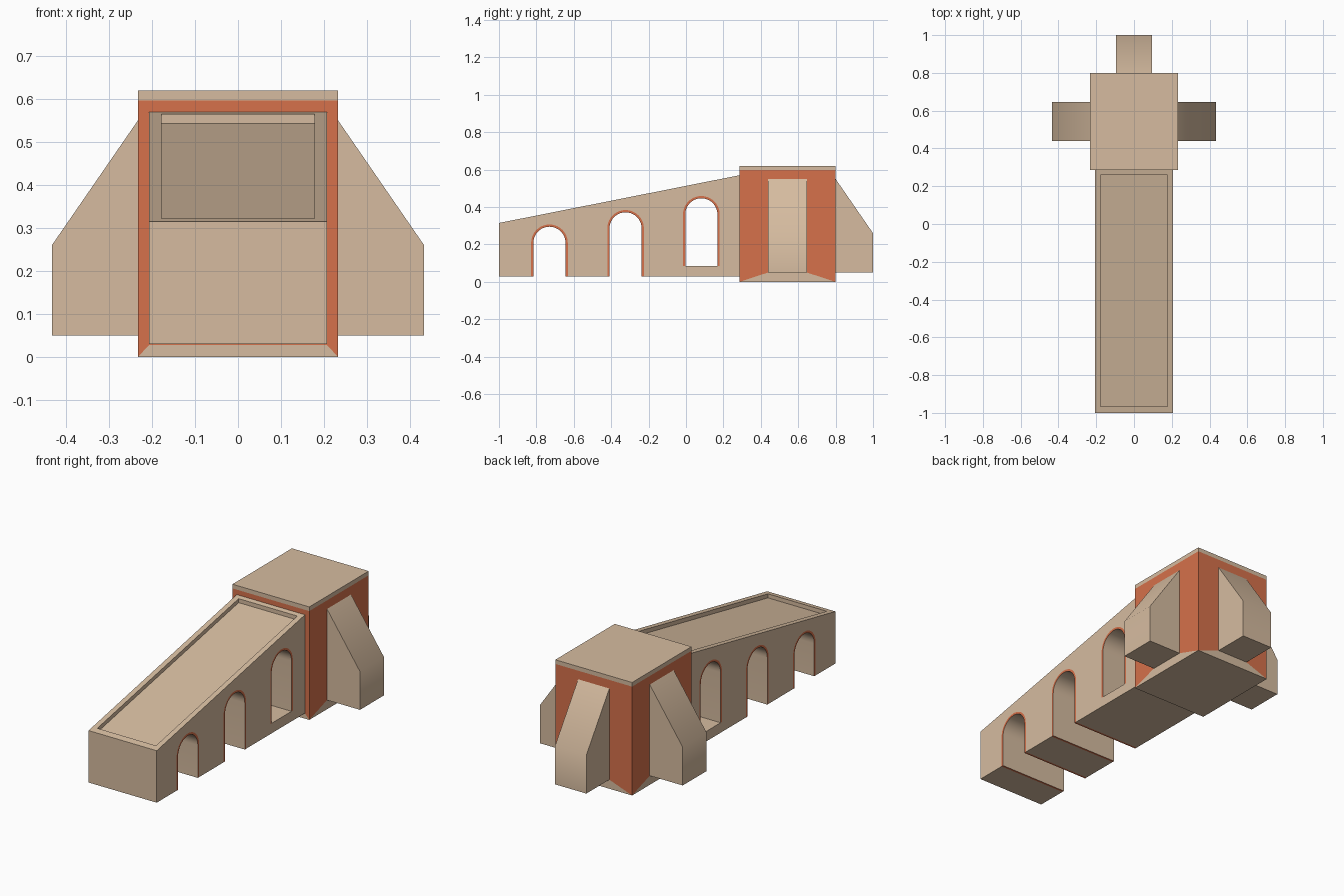
import bpy, bmesh, math
from mathutils import Matrix

cube = bpy.data.objects.get("Cube")
if cube:
    bpy.data.objects.remove(cube, do_unlink=True)


def material(name, rgb):
    mat = bpy.data.materials.new(name)
    mat.use_nodes = True
    mat.diffuse_color = (*rgb, 1)
    mat.node_tree.nodes["Principled BSDF"].inputs["Base Color"].default_value = (*rgb, 1)
    return mat


STONE = material("tan stone", (0.67, 0.50, 0.35))
BRICK = material("orange brick", (0.67, 0.165, 0.07))


def finish(name, bm, smooth=None):
    bmesh.ops.recalc_face_normals(bm, faces=bm.faces)
    mesh = bpy.data.meshes.new(name)
    bm.to_mesh(mesh)
    bm.free()
    obj = bpy.data.objects.new(name, mesh)
    bpy.context.collection.objects.link(obj)
    mesh.materials.append(STONE)
    mesh.materials.append(BRICK)
    if smooth:
        activate(obj)
        bpy.ops.object.shade_smooth_by_angle(angle=math.radians(smooth))
    return obj


def activate(obj):
    bpy.ops.object.select_all(action='DESELECT')
    obj.select_set(True)
    bpy.context.view_layer.objects.active = obj


def prism(name, profile, half, turn=0, smooth=None):
    """Side profile in (y, z), extruded across x and turned about z."""
    bm = bmesh.new()
    face = bm.faces.new([bm.verts.new((-half, y, z)) for y, z in profile])
    new = bmesh.ops.extrude_face_region(bm, geom=[face])["geom"]
    verts = [v for v in new if isinstance(v, bmesh.types.BMVert)]
    bmesh.ops.translate(bm, verts=verts, vec=(2 * half, 0, 0))
    bmesh.ops.rotate(bm, verts=bm.verts, matrix=Matrix.Rotation(math.radians(turn), 3, 'Z'))
    return finish(name, bm, smooth)


def cut(target, cutter):
    mod = target.modifiers.new("cut", 'BOOLEAN')
    mod.operation = 'DIFFERENCE'
    mod.solver = 'EXACT'
    mod.object = cutter
    activate(target)
    bpy.ops.object.modifier_apply(modifier=mod.name)
    bpy.data.objects.remove(cutter, do_unlink=True)


def arch_line(cy, radius, spring, bottom, steps=20):
    arc = [(cy - radius * math.cos(math.pi * i / steps),
            spring + radius * math.sin(math.pi * i / steps)) for i in range(steps + 1)]
    return [(cy - radius, bottom)] + arc + [(cy + radius, bottom)]


# Ramp body with a sunken deck
HALF, FRONT, JOIN, BASE = 0.207, -1.0, 0.285, 0.03


def slope(y):
    return 0.315 + (y - FRONT) * 0.255 / (JOIN - FRONT)


ramp = prism("ramp", [(FRONT, BASE), (JOIN, BASE), (JOIN, slope(JOIN)), (FRONT, slope(FRONT))], HALF)
y0, y1 = -0.965, 0.26
cut(ramp, prism("deck_cutter", [(y0, slope(y0) - 0.022), (y1, slope(y1) - 0.022),
                                (y1, slope(y1) + 0.1), (y0, slope(y0) + 0.1)], 0.178))

# Arched passages with brick-edged linings
RADIUS, RIM = 0.098, 0.012
for i, (cy, top, bottom) in enumerate([(-0.73, 0.307, BASE), (-0.323, 0.384, BASE), (0.082, 0.459, 0.085)]):
    spring = top - RADIUS
    low = bottom if bottom > BASE else -0.1
    cut(ramp, prism("arch_cutter", arch_line(cy, RADIUS, spring, low), 0.5))
    outer = arch_line(cy, RADIUS, spring, bottom)
    inner = arch_line(cy, RADIUS - RIM, spring, bottom)
    lining = prism(f"arch_lining_{i + 1}", outer + inner[::-1], HALF, smooth=30)
    for p in lining.data.polygons:
        p.material_index = int(abs(p.normal.x) > 0.5 or p.center.z < bottom + 0.001)

activate(ramp)
bpy.ops.object.shade_smooth_by_angle(angle=math.radians(20))

# Tower walls: brick, with a stone footing on each side
W, BACK, CAP, TOP = 0.233, 0.8, 0.597, 0.62
corners = [(-W, JOIN), (W, JOIN), (W, BACK), (-W, BACK)]
bm = bmesh.new()
for side in range(4):
    a, b = corners[side], corners[(side + 1) % 4]
    t, foot = (0.056, 0.028) if side == 0 else (0.298, 0.05)

    def point(s, z):
        return bm.verts.new((a[0] + (b[0] - a[0]) * s, a[1] + (b[1] - a[1]) * s, z))

    a0, b0, p, q = point(0, 0), point(1, 0), point(t, foot), point(1 - t, foot)
    a1, p1, q1, b1 = (point(s, CAP) for s in (0, t, 1 - t, 1))
    bm.faces.new((a0, b0, q, p))
    for quad in ((a0, p, p1, a1), (p, q, q1, p1), (q, b0, b1, q1)):
        bm.faces.new(quad).material_index = 1
bm.faces.new([bm.verts.new((x, y, 0)) for x, y in reversed(corners)])
bmesh.ops.remove_doubles(bm, verts=bm.verts, dist=0.0001)
finish("tower_walls", bm)

# Tower cap slab
prism("tower_cap", [(JOIN, CAP), (BACK, CAP), (BACK, TOP), (JOIN, TOP)], W)


# Sloped buttresses on the back and both sides
def buttress(name, wall, centre, half, turn):
    obj = prism(name, [(wall, 0.05), (wall + 0.2, 0.05), (wall + 0.2, 0.26), (wall, 0.55)],
                half, turn, smooth=40)
    obj.location.y = centre


buttress("back_buttress", BACK, 0, 0.095, 0)
buttress("left_buttress", W, 0.543, 0.104, -90)
buttress("right_buttress", W, 0.543, 0.104, 90)
